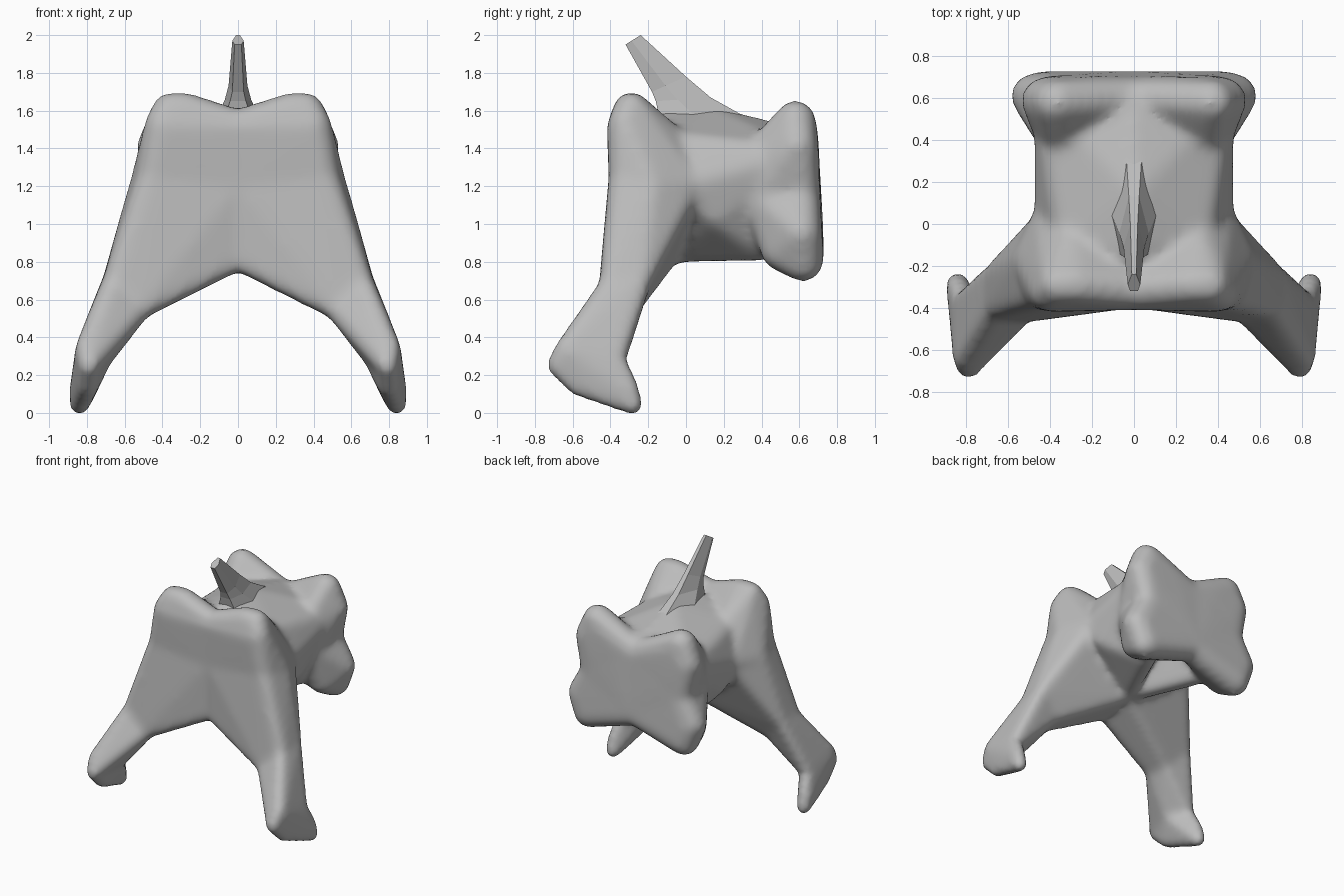
import bpy, bmesh
from mathutils import Vector

old = bpy.data.objects.get("Cube")
if old:
    bpy.data.objects.remove(old, do_unlink=True)

grey = bpy.data.materials.new("plain grey")
grey.use_nodes = True
grey.diffuse_color = (0.5, 0.5, 0.5, 1)
shader = next(n for n in grey.node_tree.nodes if n.type == 'BSDF_PRINCIPLED')
shader.inputs["Base Color"].default_value = grey.diffuse_color

ball = bmesh.new()
bmesh.ops.create_icosphere(ball, subdivisions=2, radius=1)
ball_points = [v.co.copy() for v in ball.verts]
ball.free()


def make_object(name, bm):
    bmesh.ops.recalc_face_normals(bm, faces=bm.faces[:])
    mesh = bpy.data.meshes.new(name)
    bm.to_mesh(mesh)
    bm.free()
    mesh.materials.append(grey)
    obj = bpy.data.objects.new(name, mesh)
    bpy.context.collection.objects.link(obj)
    return obj


def add_mirrored_skin(bm, *groups):
    """Convex skin round balls, on both sides; each group is (radius, centres)."""
    for side in (1, -1):
        verts = [bm.verts.new(Vector((side * x, y, z)) + p * radius)
                 for radius, centres in groups
                 for x, y, z in centres
                 for p in ball_points]
        bmesh.ops.convex_hull(bm, input=verts)
        inner = [v for v in verts if v.is_valid and not v.link_faces]
        bmesh.ops.delete(bm, geom=inner, context='VERTS')


body_mesh = bmesh.new()

# Legs: foot, shin and the web that joins both thighs
knee = [(0.52, -0.41, 0.55), (0.54, -0.3, 0.56), (0.66, -0.4, 0.68), (0.66, -0.24, 0.7)]
ankle = [(0.79, -0.69, 0.25), (0.81, -0.64, 0.34), (0.81, -0.37, 0.28), (0.73, -0.48, 0.27)]
heel = [(0.84, -0.28, 0.04), (0.84, -0.3, 0.13), (0.8, -0.57, 0.14)]
chest = [(0.45, -0.32, 1.25), (0.49, -0.18, 1.2), (0, -0.31, 1.2)]
crotch = [(0, -0.33, 0.81), (0, -0.08, 0.85)]
hip_back = (0.4, 0, 1.2)
add_mirrored_skin(body_mesh, (0.055, ankle + heel))
add_mirrored_skin(body_mesh, (0.06, knee), (0.055, ankle))
add_mirrored_skin(body_mesh, (0.06, knee + crotch), (0.09, chest + [hip_back]))

# Front shoulders
shoulder_back = (0.3, -0.08, 1.42)
shoulder = [(0.28, -0.29, 1.6), (0.36, -0.29, 1.6), (0.4, -0.32, 1.52),
            (0, -0.31, 1.51), shoulder_back, hip_back]
add_mirrored_skin(body_mesh, (0.1, shoulder), (0.09, chest))

# Waist and the ridge along its top
crest = [(0, -0.12, 1.55), (0, 0.15, 1.56), (0, 0.6, 1.45)]
belly = [(0.36, 0.15, 1.05), (0.22, 0.4, 0.88)]
flank = [(0.39, 0.15, 1.24), (0.35, 0.15, 1.37)]
rump = (0.4, 0.57, 1.35)
add_mirrored_skin(body_mesh, (0.08, belly + flank + [hip_back, shoulder_back, rump]),
                  (0.06, crest + crotch[1:]))

# Rear block: a core and four knobs
rear_middle = [(0, 0.6, 1.38), (0, 0.63, 0.92), (0.38, 0.61, 1.15)]
rear_neck = (0.36, 0.4, 1.13)
upper_knob = [(0.37, 0.58, 1.55), (0.43, 0.59, 1.41), (0.2, 0.59, 1.46), (0.33, 0.38, 1.33)]
lower_knob = [(0.48, 0.61, 0.95), (0.42, 0.62, 0.8), (0.4, 0.5, 0.86), (0.15, 0.61, 0.92)]
add_mirrored_skin(body_mesh, (0.1, rear_middle + [rear_neck]))
for knob in (upper_knob, lower_knob):
    add_mirrored_skin(body_mesh, (0.11, knob), (0.1, rear_middle + [rear_neck]))

# Fuse the pieces into one smooth body
body = make_object("body_and_legs", body_mesh)
fuse = body.modifiers.new("fuse", 'REMESH')
fuse.mode = 'VOXEL'
fuse.voxel_size = 0.024
fuse.use_smooth_shade = True
relax = body.modifiers.new("relax", 'SMOOTH')
relax.iterations = 12

# Faceted spine leaning forward: front edge, back edge and half width per section
sections = [
    ((0, -0.14, 1.56), (0, 0.4, 1.52), 0.12),
    ((0, -0.16, 1.65), (0, 0.13, 1.67), 0.07),
    ((0, -0.18, 1.7), (0, 0, 1.78), 0.05),
    ((0, -0.32, 1.95), (0, -0.24, 2), 0.03),
]
half_outline = [(0.6, 0), (1, 0.4), (0.35, 1)]
outline = half_outline + [(-across, along) for across, along in reversed(half_outline)]
spine_mesh = bmesh.new()
rings = []
for front, back, width in sections:
    rings.append([
        spine_mesh.verts.new(Vector(front).lerp(Vector(back), along)
                             + Vector((across * width, 0, 0)))
        for across, along in outline])
for low, high in zip(rings, rings[1:]):
    for i in range(len(outline)):
        spine_mesh.faces.new((low[i - 1], low[i], high[i], high[i - 1]))
spine_mesh.faces.new(rings[0])
spine_mesh.faces.new(rings[-1])
make_object("spine", spine_mesh)
